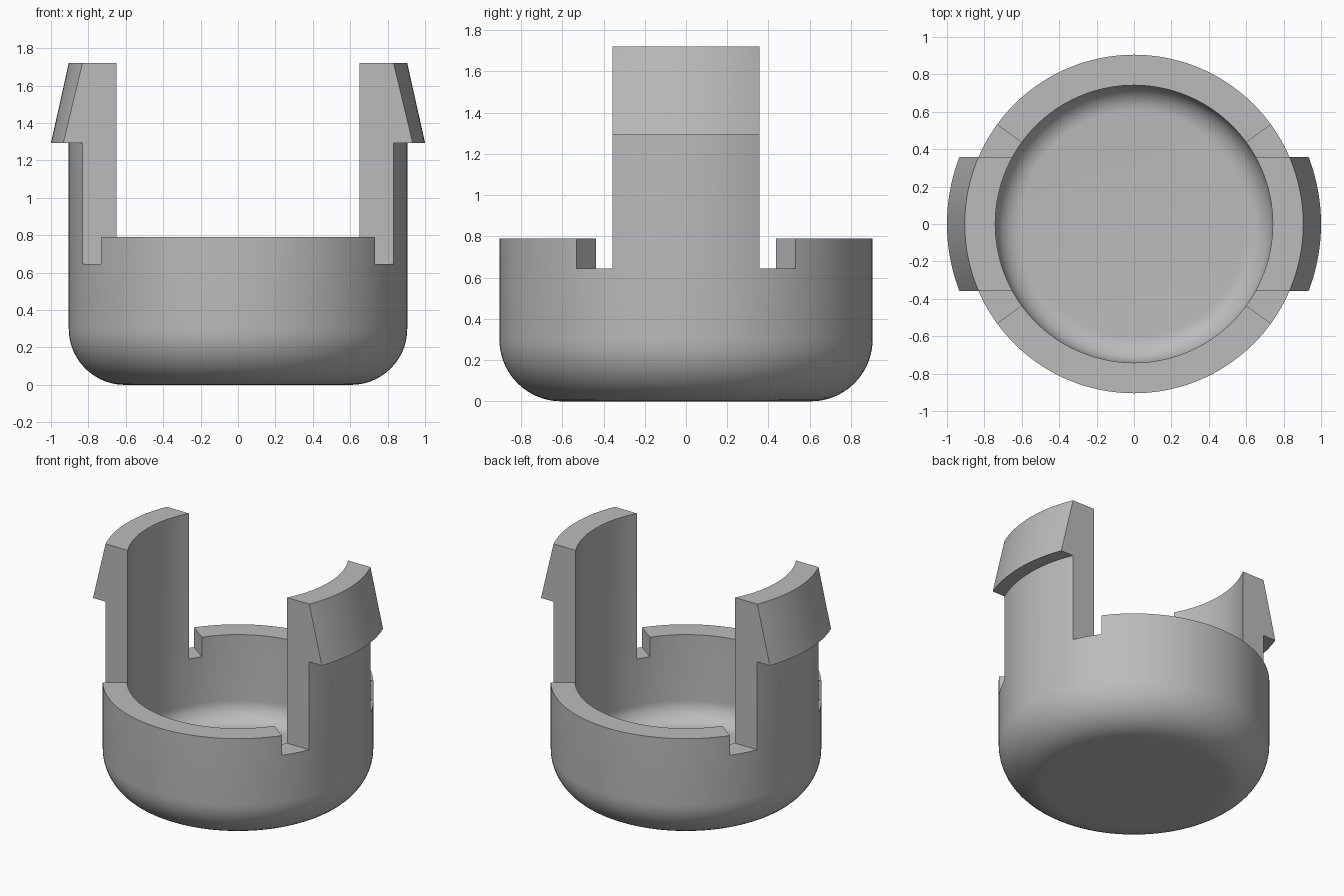
import bpy, bmesh, math
from mathutils import Vector

cube = bpy.data.objects.get("Cube")
if cube:
    bpy.data.objects.remove(cube, do_unlink=True)

# Main sizes
R_OUT, R_IN, R_BARB = 0.905, 0.742, 1.0
FLOOR, RIM, NOTCH, BARB, TOP = 0.165, 0.79, 0.645, 1.293, 1.72
ARM = 0.357
NOTCH_ANGLE = math.radians(36)

grey = bpy.data.materials.new("plain grey")
grey.use_nodes = True
colour = (0.5, 0.5, 0.5, 1)
grey.diffuse_color = colour
grey.node_tree.nodes["Principled BSDF"].inputs["Base Color"].default_value = colour


def make_object(name, bm):
    bmesh.ops.recalc_face_normals(bm, faces=bm.faces)
    mesh = bpy.data.meshes.new(name)
    bm.to_mesh(mesh)
    bm.free()
    obj = bpy.data.objects.new(name, mesh)
    bpy.context.collection.objects.link(obj)
    return obj


def fillet(radius, r_wall, z_floor, steps=14):
    """Quarter round from the floor out to the wall."""
    return [(r_wall - radius + radius * math.sin(a), z_floor + radius - radius * math.cos(a))
            for a in (math.pi / 2 * i / steps for i in range(steps + 1))]


def lathe(name, profile, segments=144):
    bm = bmesh.new()
    verts = [bm.verts.new((r, 0, z)) for r, z in profile]
    edges = [bm.edges.new(pair) for pair in zip(verts, verts[1:])]
    bmesh.ops.spin(bm, geom=verts + edges, cent=(0, 0, 0), axis=(0, 0, 1),
                   angle=math.tau, steps=segments, use_duplicate=False)
    bmesh.ops.remove_doubles(bm, verts=bm.verts, dist=1e-4)
    return make_object(name, bm)


def side_cutter(side):
    """Slab that clears the space above the rim, with a wedge below it for each notch."""
    far = 1.3
    apex = ARM / math.tan(NOTCH_ANGLE)
    slope = far * math.tan(NOTCH_ANGLE)
    bm = bmesh.new()

    def vert(x, y):
        return bm.verts.new((x, y * side, RIM))
    la, lo, ls = vert(-apex, ARM), vert(-far, ARM), vert(-far, slope)
    ra, ro, rs = vert(apex, ARM), vert(far, ARM), vert(far, slope)
    wedges = [bm.faces.new((la, lo, ls)), bm.faces.new((ra, rs, ro))]
    middle = bm.faces.new((la, ra, rs, vert(far, far), vert(-far, far), ls))

    def extrude(faces, dz, keep):
        new = bmesh.ops.extrude_face_region(bm, geom=faces, use_keep_orig=keep)["geom"]
        moved = [v for v in new if isinstance(v, bmesh.types.BMVert)]
        bmesh.ops.translate(bm, verts=moved, vec=Vector((0, 0, dz)))
    extrude(wedges + [middle], 1.2, True)
    extrude(wedges, NOTCH - RIM, False)
    bm.faces.ensure_lookup_table()
    stale = [f for f in bm.faces if len(f.verts) == 3
             and all(abs(v.co.z - RIM) < 1e-5 for v in f.verts)]
    bmesh.ops.delete(bm, geom=stale, context='FACES_ONLY')
    return make_object("side_cutter", bm)


# Rounded cup whose wall rises into a barbed collar
profile = [(0, 0)] + fillet(0.3, R_OUT, 0)
profile += [(R_OUT, BARB), (R_BARB, BARB), (R_OUT, TOP), (R_IN, TOP)]
profile += fillet(0.14, R_IN, FLOOR)[::-1] + [(0, FLOOR)]
cup = lathe("cup_with_clip_arms", profile)
cup.data.materials.append(grey)

# Cut front and back away, leaving two clip arms and four notches
bpy.context.view_layer.objects.active = cup
for side in (-1, 1):
    cutter = side_cutter(side)
    mod = cup.modifiers.new("cut", 'BOOLEAN')
    mod.operation = 'DIFFERENCE'
    mod.solver = 'EXACT'
    mod.object = cutter
    bpy.ops.object.modifier_apply(modifier=mod.name)
    bpy.data.objects.remove(cutter, do_unlink=True)

# Smooth the round walls and keep the cut edges crisp
bpy.ops.object.select_all(action='DESELECT')
cup.select_set(True)
bpy.ops.object.shade_smooth_by_angle(angle=math.radians(12))
